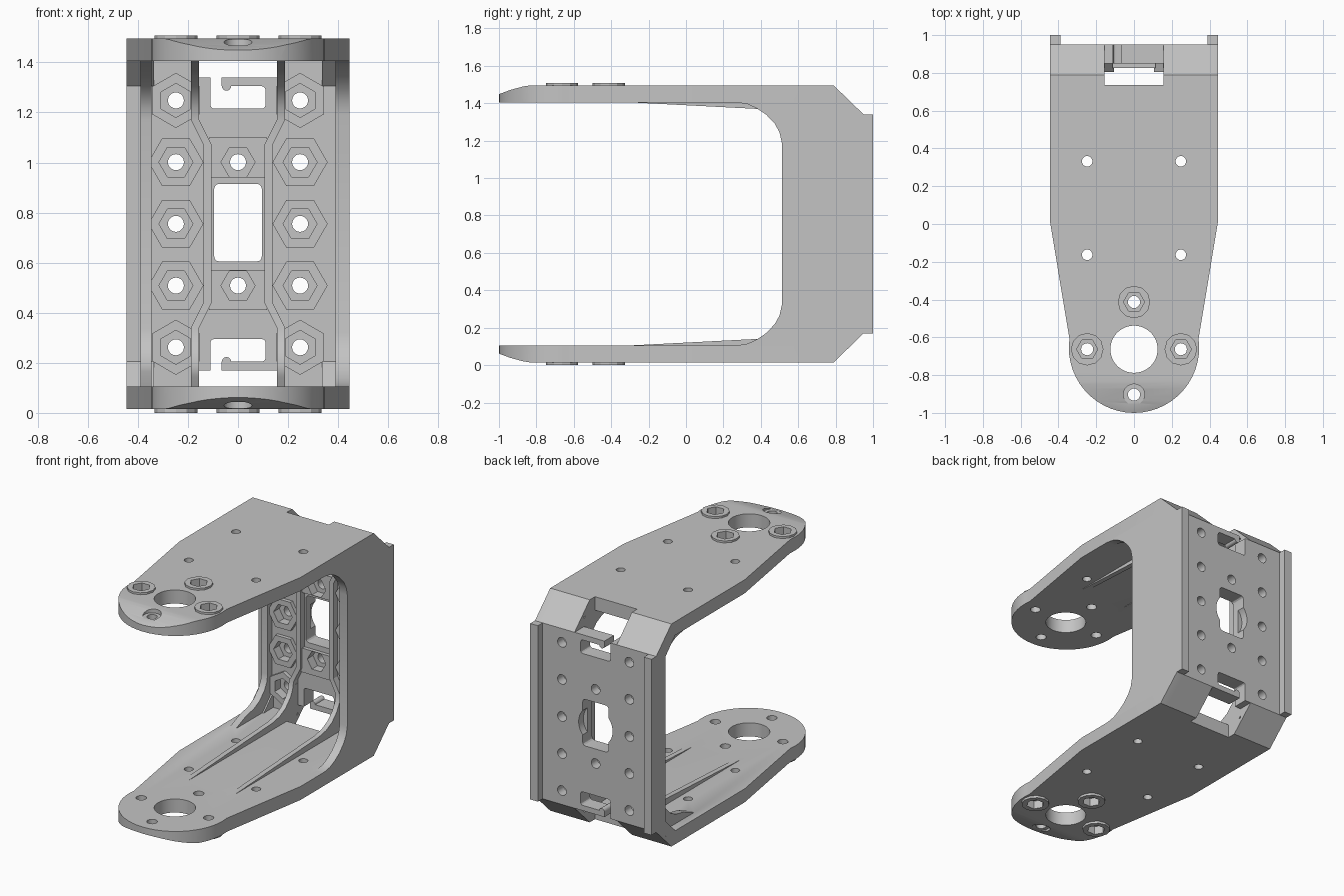
import bpy, bmesh
from math import sin, cos, pi, radians

if "Cube" in bpy.data.objects:
    bpy.data.objects.remove(bpy.data.objects["Cube"], do_unlink=True)

grey = bpy.data.materials.new("plain grey")
grey.use_nodes = True
colour = (0.55, 0.55, 0.55, 1)
grey.diffuse_color = colour
grey.node_tree.nodes["Principled BSDF"].inputs["Base Color"].default_value = colour

MID = 0.755     # mirror height
FLOOR = 0.85    # inner face of the back plate


def flip(pts):
    return [(u, 2 * MID - v) for u, v in pts]


def prism(name, pts, axis, a, b):
    """Extrude a flat outline along an axis from a to b."""
    place = {"x": lambda u, v: (a, u, v), "y": lambda u, v: (u, a, v),
             "z": lambda u, v: (u, v, a)}[axis]
    bm = bmesh.new()
    face = bm.faces.new([bm.verts.new(place(u, v)) for u, v in pts])
    ext = bmesh.ops.extrude_face_region(bm, geom=[face])
    move = [b - a if k == axis else 0 for k in "xyz"]
    bmesh.ops.translate(bm, vec=move, verts=[e for e in ext["geom"] if isinstance(e, bmesh.types.BMVert)])
    bmesh.ops.recalc_face_normals(bm, faces=bm.faces)
    me = bpy.data.meshes.new(name)
    bm.to_mesh(me)
    bm.free()
    me.materials.append(grey)
    ob = bpy.data.objects.new(name, me)
    bpy.context.collection.objects.link(ob)
    return ob


def combine(target, other, op):
    bpy.context.view_layer.objects.active = target
    mod = target.modifiers.new("combine", "BOOLEAN")
    mod.operation, mod.object, mod.solver = op, other, "EXACT"
    bpy.ops.object.modifier_apply(modifier=mod.name)
    bpy.data.objects.remove(other, do_unlink=True)


def circle(u, v, r, n=20, turn=0.0):
    return [(u + r * cos(turn + 2 * pi * i / n), v + r * sin(turn + 2 * pi * i / n)) for i in range(n)]


def rect(u0, u1, v0, v1, r=0.0):
    if not r:
        return [(u0, v0), (u1, v0), (u1, v1), (u0, v1)]
    corners = [(u1 - r, v1 - r), (u0 + r, v1 - r), (u0 + r, v0 + r), (u1 - r, v0 + r)]
    return [(u + r * cos(radians(90 * k + t)), v + r * sin(radians(90 * k + t)))
            for k, (u, v) in enumerate(corners) for t in (0, 30, 60, 90)]


def add(*args):
    combine(body, prism("addition", *args), "UNION")


def cut(*args):
    combine(body, prism("cutter", *args), "DIFFERENCE")


def c_shape(inner, outer):
    """Close an upper half profile and its mirror image into a C."""
    return outer[::-1] + inner + flip(inner)[::-1] + flip(outer)


# Two arms and the back plate, trimmed to the tapered plan with a round nose
body = prism("bracket_body", c_shape([(-1.05, 1.405), (FLOOR, 1.405)],
             [(-1.05, 1.495), (0.79, 1.495), (0.95, 1.34)]), "x", -0.5, 0.5)
nose = [(0.345 * cos(radians(t)), -0.655 + 0.345 * sin(radians(t))) for t in range(8, -189, -7)]
plan = [(-0.446, 0.02), (-0.446, 1.1), (0.446, 1.1), (0.446, 0.02)] + nose
combine(body, prism("plan", plan, "z", -0.2, 1.8), "INTERSECT")

# Deep wall on one side only, with curved inner corners
curve = [(0.27, 1.405), (0.33, 1.395), (0.38, 1.372), (0.43, 1.338),
         (0.475, 1.29), (0.5, 1.245), (0.512, 1.19)]
wall = c_shape([(0.2, 1.405)] + curve, [(0.2, 1.495), (0.79, 1.495), (0.95, 1.34)])
add(wall, "x", 0.39, 0.446)

# Rear lips and the bevelled inner corners
bevel = [(0.75, 1.42), (0.75, 1.405), (FLOOR, 1.305), (0.87, 1.305), (0.87, 1.4)]
for s in (-1, 1):
    add(rect(s * 0.39, s * 0.446, 0.17, 1.34), "y", 0.93, 1.0)
    add(bevel, "x", s * 0.335, s * 0.446)
    add(flip(bevel), "x", s * 0.335, s * 0.446)

# Shallow edge rib on the open side
bend = [(0.58, 1.36), (0.66, 1.345), (0.72, 1.315), (0.77, 1.265), (0.795, 1.22), (0.805, 1.17)]
behind = [(0.79, 1.45), (0.9, 1.34)]
add(c_shape([(0.47, 1.405)] + bend, [(0.47, 1.42)] + behind), "x", -0.39, -0.345)

# Cranked inner ribs that run out along the arms
rib_side = c_shape([(-0.34, 1.407), (0.38, 1.37)] + bend, [(-0.34, 1.42)] + behind)
upper = [(0.105, 1.07), (0.155, 1.17), (0.155, 1.6)]
inner = flip(upper)[::-1] + upper
for s in (-1, 1):
    outline = [(s * u, v) for u, v in inner] + [(s * (u + 0.033), v) for u, v in inner[::-1]]
    rib = prism("rib", outline, "y", -0.4, 1.0)
    combine(rib, prism("rib_side", rib_side, "x", -0.4, 0.4), "INTERSECT")
    combine(body, rib, "UNION")

# Nut holders on the inside of the back plate
step = 0.2465
nuts = [(s * 0.248, MID + k * step, pi / 6 if abs(k) == 2 else 0)
        for s in (-1, 1) for k in (-2, -1, 0, 1, 2)]
nuts += [(0, MID + s * step, 0) for s in (-1, 1)]
for s in (-1, 1):
    a, b = sorted((MID + s * 0.185, MID + s * 0.345))
    add(rect(-0.115, 0.115, a, b), "y", 0.825, 0.88)
for x, z, turn in nuts:
    if x:
        add(circle(x, z, 0.11, 6, turn), "y", 0.825, 0.88)

# Screw bosses on the outer faces of both arms
bosses = [(-0.248, -0.663), (0.248, -0.663), (0, -0.413)]
for x, y in bosses:
    add(circle(x, y, 0.086, 12), "z", 1.44, 1.508)
    add(circle(x, y, 0.086, 12), "z", 0.07, 0.0)

# Sloped nose tips
tip = [(-0.83, 1.496), (-0.87, 1.49), (-0.94, 1.471), (-1.05, 1.43), (-1.05, 1.6), (-0.83, 1.6)]
cut(tip, "x", -0.6, 0.6)
cut(flip(tip), "x", -0.6, 0.6)

# Nut pockets and through holes
for x, z, turn in nuts:
    cut(circle(x, z, 0.068, 6, turn), "y", 0.7, 0.885)
    cut(circle(x, z, 0.032), "y", 0.7, 1.1)

# Holes and sockets in the arms
cut(circle(0, -0.663, 0.125, 48), "z", -0.2, 1.8)
for x, y in bosses + [(0, -0.903)]:
    cut(circle(x, y, 0.032), "z", -0.2, 1.8)
    sides, depth = (6, 0.04) if y > -0.8 else (20, 0.028)
    cut(circle(x, y, 0.056, sides), "z", 1.495 - depth, 1.7)
    cut(circle(x, y, 0.056, sides), "z", 0.015 + depth, -0.2)
for x in (-0.248, 0.248):
    for y in (-0.163, 0.332):
        cut(circle(x, y, 0.028), "z", -0.2, 1.8)

# Centre window with a round counterbore behind it
cut(rect(-0.095, 0.095, 0.605, 0.915, 0.02), "y", 0.7, 1.1)
cut(circle(0, MID, 0.125, 40), "y", 0.9, 1.1)

# Corner notches and the clip openings next to them
for mirror in (lambda p: p, flip):
    cut(mirror(rect(-0.155, 0.155, 1.34, 1.7)), "y", 0.735, 1.1)
    cut(mirror(rect(-0.11, 0.11, 1.215, 1.305, 0.015)), "y", 0.7, 1.1)
    cut(mirror(rect(-0.11, -0.065, 1.25, 1.4)), "y", 0.7, 1.1)
    add(mirror(circle(-0.046, 1.306, 0.019, 16)), "y", FLOOR, 0.95)

# Smooth the curved parts, keep the edges crisp
bpy.ops.object.select_all(action="DESELECT")
body.select_set(True)
bpy.context.view_layer.objects.active = body
bpy.ops.object.shade_smooth_by_angle(angle=radians(25))
